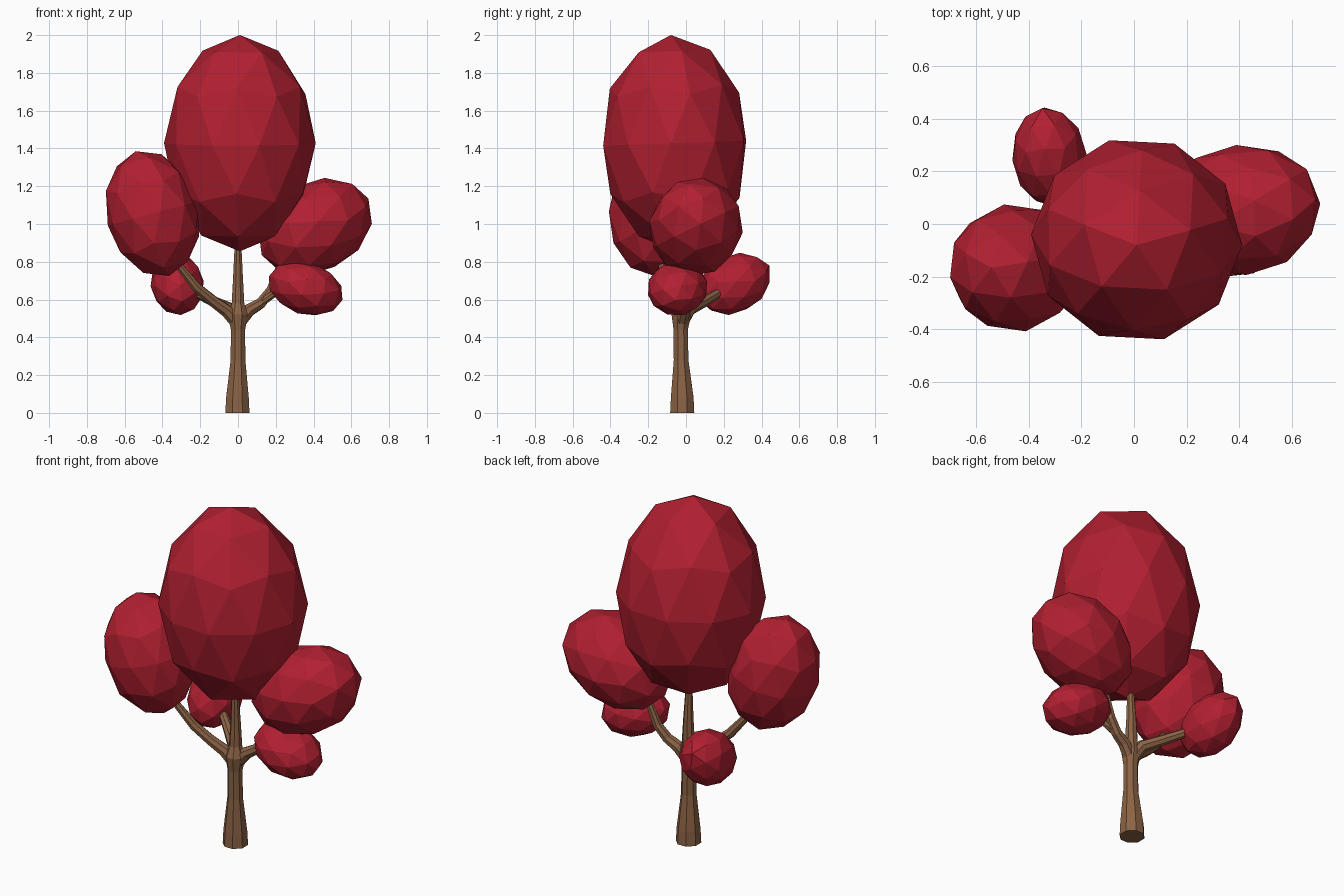
import bpy, bmesh, math
from mathutils import Vector, Matrix

if "Cube" in bpy.data.objects:
    bpy.data.objects.remove(bpy.data.objects["Cube"])


def material(name, rgb):
    m = bpy.data.materials.new(name)
    m.diffuse_color = (*rgb, 1)
    m.use_nodes = True
    m.node_tree.nodes["Principled BSDF"].inputs["Base Color"].default_value = m.diffuse_color
    return m


RED = material("red_leaves", (0.44, 0.014, 0.03))
BROWN = material("brown_bark", (0.26, 0.125, 0.06))


def finish(name, bm, mat):
    bmesh.ops.recalc_face_normals(bm, faces=bm.faces)
    me = bpy.data.meshes.new(name)
    bm.to_mesh(me)
    bm.free()
    me.materials.append(mat)
    ob = bpy.data.objects.new(name, me)
    bpy.context.collection.objects.link(ob)
    return ob


def foliage(name, centre, radii, axis, spin, tip=0.0):
    """Faceted ellipsoid whose long z axis leans along axis; tip sharpens its end."""
    bm = bmesh.new()
    bmesh.ops.create_icosphere(bm, subdivisions=2, radius=1)
    bm.transform(Matrix.Rotation(math.radians(spin), 4, 'Z'))
    for v in bm.verts:
        if v.co.z > 0.95:
            v.co.z += tip
    bm.transform(Matrix.Diagonal((*radii, 1)))
    lean = Vector((0, 0, 1)).rotation_difference(Vector(axis).normalized())
    bm.transform(Matrix.Translation(centre) @ lean.to_matrix().to_4x4())
    return finish(name, bm, RED)


def limb(name, path, sides=8):
    """Faceted tube through (x, y, z, radius) points."""
    bm = bmesh.new()
    pts = [Vector(p[:3]) for p in path]
    rings = []
    for i, p in enumerate(pts):
        d = pts[min(i + 1, len(pts) - 1)] - pts[max(i - 1, 0)]
        q = Vector((0, 0, 1)).rotation_difference(d.normalized())
        if i == 0 and p.z == 0:
            q.identity()
        ring = []
        for k in range(sides):
            a = math.tau * (k + 0.5) / sides
            ring.append(bm.verts.new(p + q @ Vector((math.cos(a), math.sin(a), 0)) * path[i][3]))
        rings.append(ring)
    for a, b in zip(rings, rings[1:]):
        for k in range(sides):
            j = (k + 1) % sides
            bm.faces.new((a[k], a[j], b[j], b[k]))
    bm.faces.new(rings[0][::-1])
    bm.faces.new(rings[-1])
    return finish(name, bm, BROWN)


# Leaf clusters
foliage("crown", (0.01, -0.06, 1.428), (0.402, 0.392, 0.573), (0, -0.035, 1), 15)
foliage("left_cluster", (-0.453, -0.167, 1.055), (0.247, 0.245, 0.342), (-0.26, 0, 0.97), 10)
foliage("right_cluster", (0.408, 0.053, 0.985), (0.242, 0.25, 0.322), (0.85, 0.12, 0.45), 0)
foliage("low_right_cluster", (0.358, -0.045, 0.66), (0.14, 0.162, 0.205), (0.94, -0.05, -0.3), 12)
foliage("low_back_cluster", (-0.322, 0.255, 0.683), (0.142, 0.155, 0.2), (-0.12, 0.85, 0.45), 20, 0.06)

# Trunk and limbs
limb("trunk", [(-0.003, -0.02, 0, 0.069), (-0.003, -0.02, 0.08, 0.065), (0, -0.026, 0.28, 0.042),
               (0, -0.028, 0.44, 0.041), (0, -0.025, 0.52, 0.056), (0, -0.022, 0.58, 0.036),
               (0, -0.022, 0.72, 0.028), (0, -0.03, 0.95, 0.016)])
limb("left_branch", [(0, -0.025, 0.47, 0.036), (-0.06, -0.04, 0.54, 0.035), (-0.13, -0.065, 0.59, 0.03),
                     (-0.22, -0.095, 0.665, 0.027), (-0.32, -0.13, 0.79, 0.02)])
limb("right_branch", [(0, -0.025, 0.47, 0.036), (0.06, -0.01, 0.545, 0.035), (0.12, 0.0, 0.58, 0.03),
                      (0.175, 0.015, 0.65, 0.027), (0.23, 0.03, 0.8, 0.018)])
limb("back_branch", [(0, -0.025, 0.47, 0.034), (-0.04, 0.02, 0.55, 0.034), (-0.12, 0.09, 0.585, 0.029),
                     (-0.21, 0.165, 0.63, 0.025), (-0.28, 0.23, 0.68, 0.018)])
limb("low_right_twig", [(0.11, 0.0, 0.575, 0.022), (0.19, -0.02, 0.63, 0.02), (0.28, -0.04, 0.66, 0.014)])
